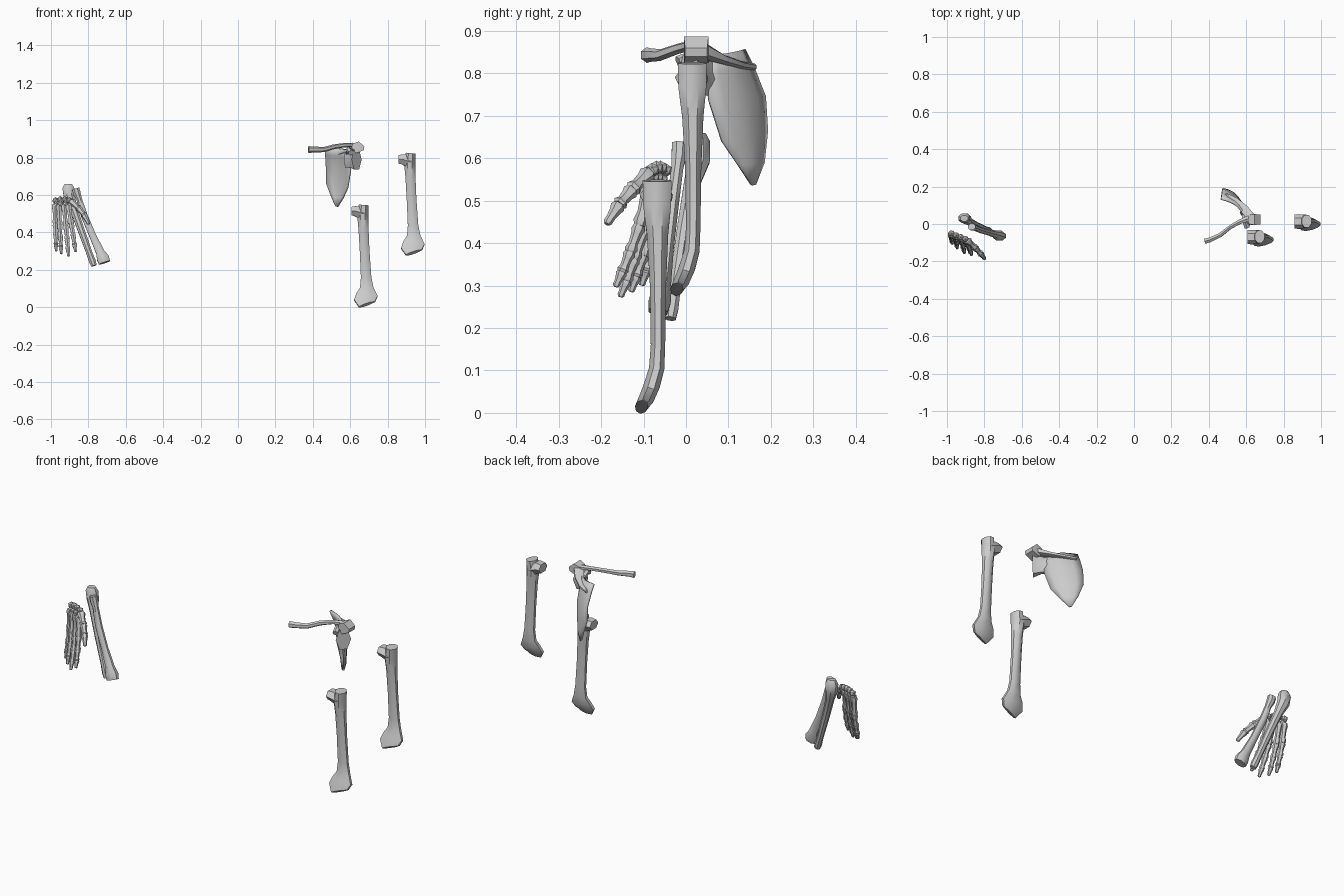
import bpy, bmesh, math
from mathutils import Vector


def finish(bm, name, angle=40):
    bmesh.ops.recalc_face_normals(bm, faces=bm.faces)
    me = bpy.data.meshes.new(name)
    bm.to_mesh(me)
    bm.free()
    me.polygons.foreach_set("use_smooth", [True] * len(me.polygons))
    me.set_sharp_from_angle(angle=math.radians(angle))
    ob = bpy.data.objects.new(name, me)
    bpy.context.collection.objects.link(ob)
    return ob


def tube(bm, pts, n=8, hint=(1, 0, 0)):
    """Loft n-sided rings; each point is x, y, z, half-width along hint, half-depth."""
    cs = [Vector(p[:3]) for p in pts]
    k = 1 / math.cos(math.pi / n)
    rings = []
    for i, p in enumerate(pts):
        t = (cs[min(i + 1, len(cs) - 1)] - cs[max(i - 1, 0)]).normalized()
        u = Vector(hint)
        u = (u - t * u.dot(t)).normalized()
        v = t.cross(u)
        ring = []
        for j in range(n):
            a = 2 * math.pi * (j + 0.5) / n
            ring.append(bm.verts.new(cs[i] + u * math.cos(a) * p[3] * k + v * math.sin(a) * p[4] * k))
        rings.append(ring)
    for r, s in zip(rings, rings[1:]):
        for j in range(n):
            bm.faces.new((r[j], r[(j + 1) % n], s[(j + 1) % n], s[j]))
    bm.faces.new(rings[0])
    bm.faces.new(rings[-1])


# Upper arm bones (two copies)
def upper_arm(name, offset):
    bm = bmesh.new()
    tube(bm, [(.672, -.068, .547, .026, .034), (.667, -.068, .49, .030, .033),
              (.671, -.067, .42, .027, .025), (.677, -.066, .30, .026, .019),
              (.685, -.066, .16, .028, .017), (.688, -.069, .105, .036, .018),
              (.690, -.080, .066, .057, .019), (.677, -.093, .034, .056, .018),
              (.686, -.105, .014, .042, .014)])
    # blocky head facing the body
    tube(bm, [(.607, -.070, .514, .023, .032), (.628, -.070, .514, .027, .034),
              (.672, -.068, .500, .034, .030)], n=6, hint=(0, 0, 1))
    finish(bm, name).location = offset


upper_arm("front_upper_arm_bone", (0, 0, 0))
upper_arm("rear_upper_arm_bone", (.251, .083, .277))

# Collar bone
bm = bmesh.new()
tube(bm, [(.377, -.092, .843, .014, .016), (.405, -.085, .843, .013, .014),
          (.460, -.060, .843, .011, .012), (.513, -.018, .858, .010, .011),
          (.565, .012, .866, .012, .010), (.615, .030, .868, .016, .010)], n=6, hint=(0, 1, 0))
finish(bm, "collar_bone")

# Shoulder blade: curved sheet from inner border to outer border
bm = bmesh.new()
rows = [((.465, .135, .855), (.590, .048, .840)),
        ((.468, .155, .815), (.598, .046, .800)),
        ((.472, .183, .745), (.600, .055, .735)),
        ((.472, .188, .665), (.585, .085, .640)),
        ((.500, .180, .590), (.560, .122, .585)),
        ((.522, .160, .539), (.530, .153, .537))]
grid = []
out = Vector((.84, .54, 0))
for i, (a, b) in enumerate(rows):
    a, b = Vector(a), Vector(b)
    line = []
    for j in range(6):
        f = j / 5
        bulge = math.sin(math.pi * f) * .14 * (b - a).length
        line.append(bm.verts.new(a.lerp(b, f) + out * bulge))
    grid.append(line)
for r, s in zip(grid, grid[1:]):
    for j in range(5):
        bm.faces.new((r[j], r[j + 1], s[j + 1], s[j]))
blade = finish(bm, "shoulder_blade")
mod = blade.modifiers.new("thickness", 'SOLIDIFY')
mod.thickness = .012
mod.offset = 0

# Ridge, shoulder tip, socket and front hook of the shoulder blade
bm = bmesh.new()
tube(bm, [(.490, .162, .815, .005, .007), (.540, .128, .820, .015, .008),
          (.590, .080, .835, .022, .010), (.625, .035, .855, .024, .018)],
     n=6, hint=(.84, .54, 0))
finish(bm, "shoulder_blade_ridge")
bm = bmesh.new()
tube(bm, [(.610, .024, .864, .024, .010), (.638, .024, .855, .029, .032),
          (.674, .024, .850, .026, .010)], n=4, hint=(0, 1, 0))
finish(bm, "shoulder_tip")
bm = bmesh.new()
tube(bm, [(.575, .068, .785, .038, .011), (.605, .035, .790, .042, .018),
          (.634, .008, .790, .054, .034)], n=6, hint=(0, 0, 1))
finish(bm, "shoulder_socket")
bm = bmesh.new()
tube(bm, [(.590, .052, .825, .014, .014), (.592, .018, .842, .013, .012),
          (.605, -.018, .826, .014, .013)], n=6)
finish(bm, "shoulder_hook")

# Forearm bones
bm = bmesh.new()
tube(bm, [(-.908, .030, .659, .020, .016), (-.908, .031, .638, .031, .026),
          (-.902, .030, .595, .030, .026), (-.884, .014, .540, .021, .019),
          (-.845, -.006, .430, .019, .016), (-.795, -.027, .290, .016, .014),
          (-.778, -.034, .245, .018, .016), (-.770, -.037, .222, .015, .013)])
finish(bm, "inner_forearm_bone")
bm = bmesh.new()
tube(bm, [(-.868, -.015, .635, .020, .018), (-.861, -.016, .608, .020, .018),
          (-.850, -.020, .580, .015, .014), (-.822, -.032, .490, .018, .015),
          (-.778, -.044, .385, .018, .015), (-.737, -.055, .295, .023, .019),
          (-.722, -.062, .262, .033, .026), (-.714, -.066, .238, .031, .022)])
finish(bm, "outer_forearm_bone")

# Wrist bones: two curved rows of small pebbles
bm = bmesh.new()
for row in range(2):
    for i in range(4):
        c = Vector((-.976 + i * .025 + row * .003, -.050 - i * .010 - row * .009,
                    .579 - row * .024 - abs(i - 1.5) * .005))
        geo = bmesh.ops.create_icosphere(bm, subdivisions=1, radius=.018)
        bmesh.ops.translate(bm, verts=geo["verts"], vec=c)
finish(bm, "wrist_bones")


# Digits: each segment is a dumbbell-shaped bone along a curved path
def digit(name, path, r):
    bm = bmesh.new()
    for i, (p, q) in enumerate(zip(path, path[1:])):
        p, q = Vector(p), Vector(q)
        w = r * (1 - .08 * i)
        last = i == len(path) - 2
        prof = [(0.0, .85), (.12, 1.0), (.32, .78), (.68, .68 if not last else .6),
                (.88, .95 if not last else .62), (1.0, .75 if not last else .4)]
        tube(bm, [(*p.lerp(q, f), w * s, w * s) for f, s in prof], n=6)
    finish(bm, name)


fingers = [("little_finger", (-.980, -.055, .550), (-.972, -.105, .300)),
           ("ring_finger", (-.957, -.065, .545), (-.945, -.130, .285)),
           ("middle_finger", (-.930, -.076, .545), (-.906, -.155, .273)),
           ("index_finger", (-.906, -.086, .545), (-.868, -.166, .297))]
for name, a, b in fingers:
    a, b = Vector(a), Vector(b)
    path = []
    for f, bend in ((0, 0), (.42, .010), (.67, .008), (.86, .004), (1, 0)):
        p = a.lerp(b, f)
        p.y += bend
        path.append(p)
    digit(name, path, .0155)
digit("thumb", [(-.890, -.088, .565), (-.848, -.128, .525),
                (-.820, -.158, .490), (-.797, -.187, .445)], .018)
